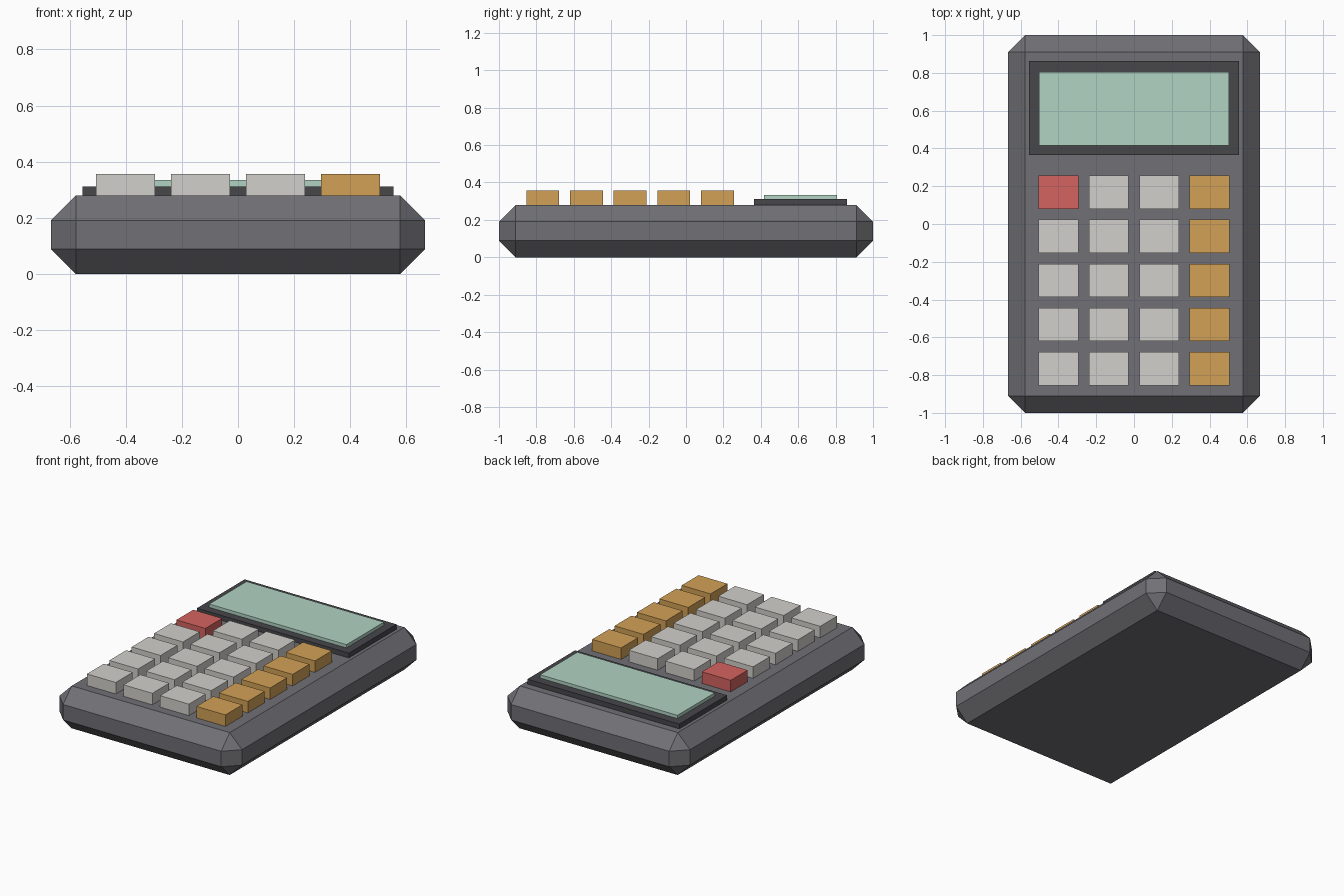
import bpy

cube = bpy.data.objects.get("Cube")
if cube:
    bpy.data.objects.remove(cube, do_unlink=True)


def linear(c):
    c /= 255
    return c / 12.92 if c <= 0.04045 else ((c + 0.055) / 1.055) ** 2.4


def material(name, *rgb):
    color = [linear(c) for c in rgb] + [1]
    mat = bpy.data.materials.new(name)
    mat.use_nodes = True
    mat.diffuse_color = color
    mat.node_tree.nodes["Principled BSDF"].inputs["Base Color"].default_value = color
    return mat


def box(name, mat, center, size, bottom, top, bevel=0):
    bpy.ops.mesh.primitive_cube_add(size=1, location=(*center, (bottom + top) / 2))
    obj = bpy.context.object
    obj.name = name
    obj.scale = (*size, top - bottom)
    bpy.ops.object.transform_apply(location=False, rotation=False, scale=True)
    obj.data.materials.append(mat)
    if bevel:
        mod = obj.modifiers.new("chamfer", "BEVEL")
        mod.width = bevel
        mod.segments = 1
        mod.limit_method = "NONE"
    return obj


body_grey = material("body grey", 112, 112, 118)
dark_grey = material("dark grey", 71, 71, 75)
screen_green = material("screen green", 176, 211, 195)
key_grey = material("key grey", 210, 208, 203)
key_orange = material("key orange", 210, 161, 86)
key_red = material("key red", 211, 99, 95)

# Chamfered case
deck = 0.28
box("body", body_grey, (0, 0), (1.333, 2), 0, deck, bevel=0.089)

# Display and its frame
box("screen_frame", dark_grey, (0, 0.613), (1.11, 0.498), deck - 0.005, 0.312)
box("screen", screen_green, (0, 0.611), (1.004, 0.39), 0.307, 0.334)

# Key grid, with the operator column on the left and the clear key in the top row
ROWS, COLS = 5, 4
for row in range(ROWS):
    for col in range(COLS):
        mat, kind = key_grey, "number_key"
        if col == COLS - 1:
            mat, kind = key_orange, "operator_key"
        elif col == 0 and row == ROWS - 1:
            mat, kind = key_red, "clear_key"
        center = ((col - 1.5) * 0.267, -0.766 + row * 0.2335)
        box(f"{kind}_{row + 1}_{col + 1}", mat, center, (0.211, 0.176), deck - 0.005, 0.356)
